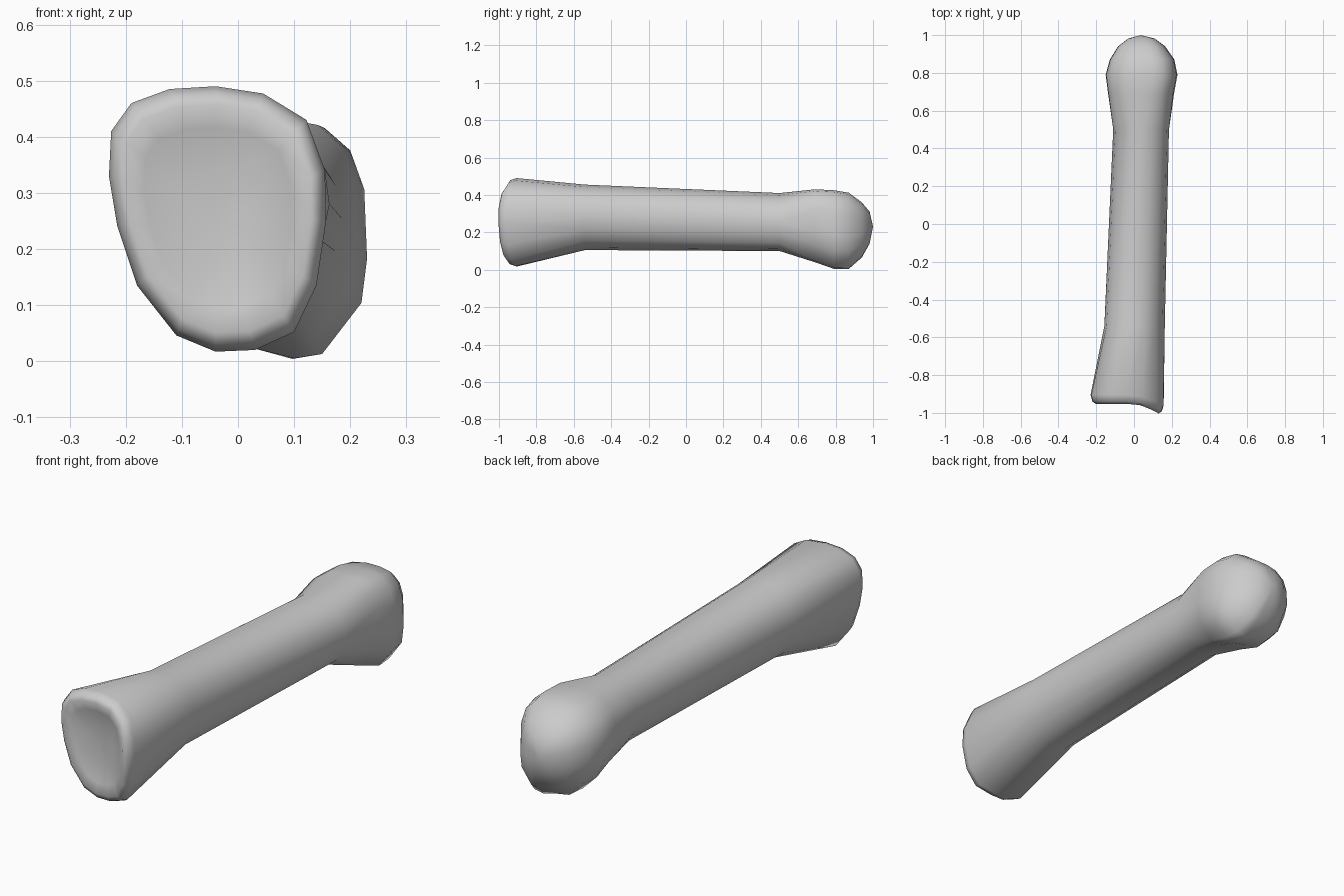
import bpy, bmesh, math

if "Cube" in bpy.data.objects:
    bpy.data.objects.remove(bpy.data.objects["Cube"])

# Cross-sections seen from the front, clockwise from the top
BASE = [(-.04, .49), (.045, .477), (.122, .43), (.155, .34), (.157, .25), (.14, .135),
        (.10, .052), (.03, .02), (-.04, .017), (-.11, .046), (-.18, .135), (-.215, .24),
        (-.23, .33), (-.226, .41), (-.19, .46), (-.122, .485)]
HEAD = [(.03, .425), (.1, .425), (.155, .415), (.2, .375), (.225, .305), (.23, .18),
        (.22, .10), (.15, .008), (.10, 0), (.03, .018), (-.04, .03), (-.11, .10),
        (-.15, .19), (-.147, .29), (-.12, .36), (-.05, .41)]
ROUND = [(math.sin(math.tau * i / 16), math.cos(math.tau * i / 16)) for i in range(16)]


def fit(shape, x0, x1, z0, z1):
    """Stretch a cross-section into a bounding box."""
    xs, zs = zip(*shape)
    fx = (x1 - x0) / (max(xs) - min(xs))
    fz = (z1 - z0) / (max(zs) - min(zs))
    return [(x0 + (x - min(xs)) * fx, z0 + (z - min(zs)) * fz) for x, z in shape]


def shrink(shape, s, cx=-.035, cz=.26):
    return [(cx + (x - cx) * s, cz + (z - cz) * s) for x, z in shape]


def lip(x, edge):
    """Base end leans further forward on its right side."""
    return (max(0, x) / edge) ** 1.5


rings = []
# Hollowed base end, from the dish outwards
for s, y, lean, edge in [(.35, -.930, .005, .05), (.68, -.940, .035, .09),
                         (.86, -.952, .048, .125), (.95, -.940, .048, .14),
                         (1.0, -.905, .055, .157)]:
    rings.append([(x, y - lean * lip(x, edge), z) for x, z in shrink(BASE, s)])

# Shaft and rounded head
for shape, y, x0, x1, z0, z1 in [
        (ROUND, -.54, -.157, .163, .105, .455),
        (ROUND, .50, -.11, .185, .10, .41),
        (HEAD, .69, -.137, .212, .04, .43),
        (HEAD, .79, -.15, .23, .005, .425),
        (HEAD, .87, -.128, .214, .004, .412),
        (HEAD, .94, -.085, .165, .065, .36),
        (HEAD, .982, -.03, .11, .14, .31)]:
    rings.append([(x, y, z) for x, z in fit(shape, x0, x1, z0, z1)])

# Skin the rings and close both ends
bm = bmesh.new()
loops = [[bm.verts.new(p) for p in r] for r in rings]
for a, b in zip(loops, loops[1:]):
    for i in range(16):
        j = (i + 1) % 16
        bm.faces.new((a[i], a[j], b[j], b[i]))
for loop, tip in ((loops[0], (-.035, -.928, .26)), (loops[-1], (.035, 1.0, .23))):
    v = bm.verts.new(tip)
    for i in range(16):
        bm.faces.new((loop[i], loop[(i + 1) % 16], v))
bmesh.ops.recalc_face_normals(bm, faces=bm.faces)
for f in bm.faces:
    f.smooth = True

mesh = bpy.data.meshes.new("hand_bone")
bm.to_mesh(mesh)
bm.free()
bpy.context.collection.objects.link(bpy.data.objects.new("hand_bone", mesh))
